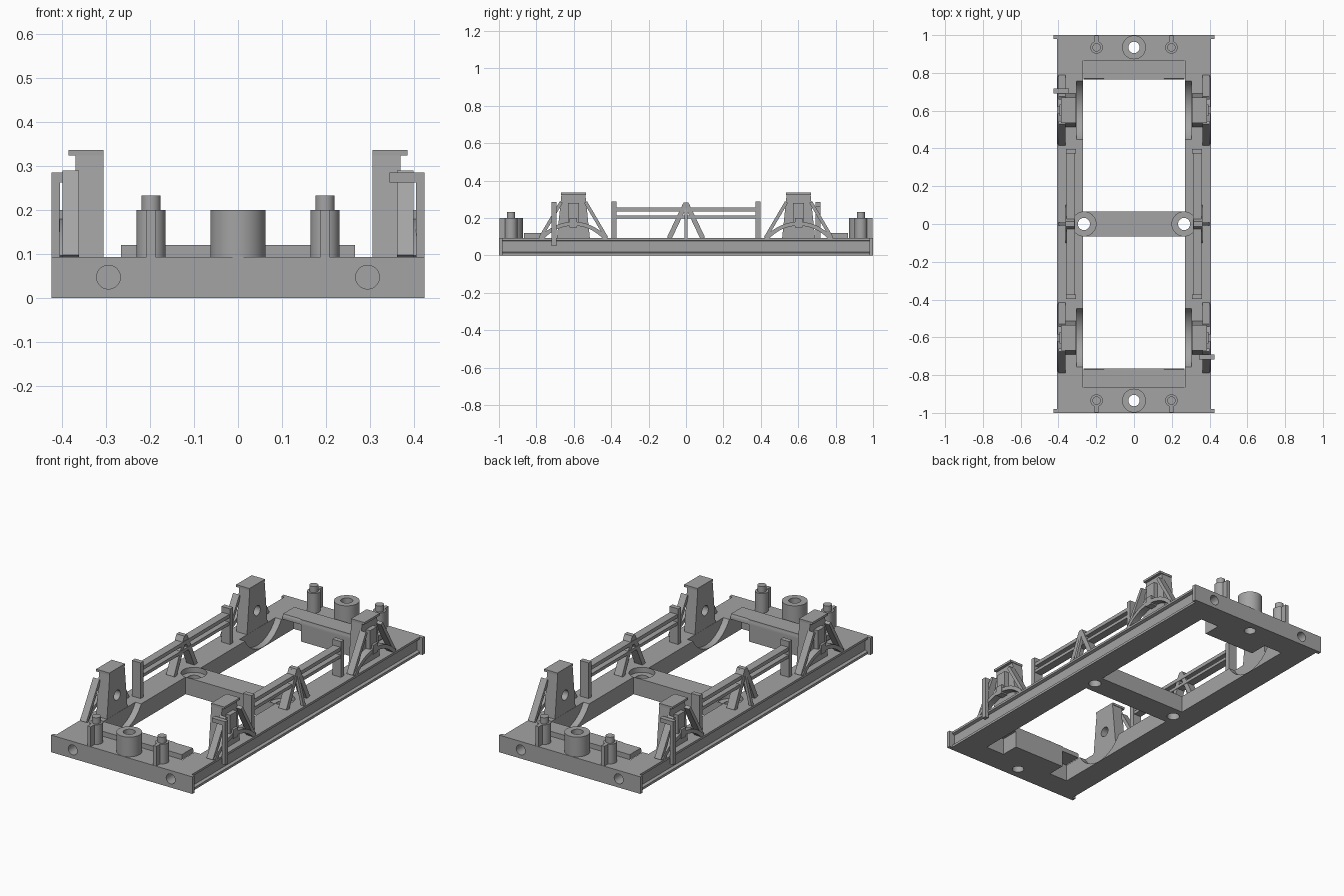
import bpy, bmesh, math

if "Cube" in bpy.data.objects:
    bpy.data.objects.remove(bpy.data.objects["Cube"], do_unlink=True)

grey = bpy.data.materials.new("mid grey")
grey.use_nodes = True
COLOUR = (0.37, 0.37, 0.37, 1)
grey.diffuse_color = COLOUR
grey.node_tree.nodes["Principled BSDF"].inputs["Base Color"].default_value = COLOUR

TOP = 0.093      # deck height
AXLE_Y = 0.602   # distance of each axle from the centre
AXLE_Z = 0.18


def prism(name, points, low, high, axis="x"):
    """Extrude an outline: (y, z) along x, (x, z) along y or (x, y) along z."""
    place = {"x": lambda a, b, t: (t, a, b),
             "y": lambda a, b, t: (a, t, b),
             "z": lambda a, b, t: (a, b, t)}[axis]
    bm = bmesh.new()
    rings = [[bm.verts.new(place(a, b, t)) for a, b in points] for t in (low, high)]
    for ring in rings:
        bm.faces.new(ring)
    n = len(points)
    for i in range(n):
        j = (i + 1) % n
        bm.faces.new((rings[0][i], rings[0][j], rings[1][j], rings[1][i]))
    bmesh.ops.recalc_face_normals(bm, faces=bm.faces)
    mesh = bpy.data.meshes.new(name)
    bm.to_mesh(mesh)
    bm.free()
    mesh.materials.append(grey)
    obj = bpy.data.objects.new(name, mesh)
    bpy.context.collection.objects.link(obj)
    return obj


def box(name, x0, x1, y0, y1, z0, z1):
    return prism(name, [(x0, y0), (x1, y0), (x1, y1), (x0, y1)], z0, z1, "z")


def rod(name, a, b, radius, low, high, axis="z", sides=40):
    turn = 2 * math.pi / sides
    ring = [(a + radius * math.cos(i * turn), b + radius * math.sin(i * turn))
            for i in range(sides)]
    return prism(name, ring, low, high, axis)


def strut(name, start, end, width, low, high, axis="x"):
    (a, b), (c, d) = start, end
    length = math.hypot(c - a, d - b)
    u, v = (b - d) / length * width / 2, (c - a) / length * width / 2
    return prism(name, [(a + u, b + v), (c + u, d + v), (c - u, d - v), (a - u, b - v)],
                 low, high, axis)


def cut(target, cutter):
    mod = target.modifiers.new("cut", "BOOLEAN")
    mod.operation = "DIFFERENCE"
    mod.solver = "EXACT"
    mod.object = cutter
    cutter.hide_render = True
    with bpy.context.temp_override(object=target, active_object=target):
        bpy.ops.object.modifier_apply(modifier=mod.name)
    bpy.data.objects.remove(cutter, do_unlink=True)


def cut_wheels(target, sy):
    for s in (1, -1):
        cut(target, rod("wheel_cutter", sy * AXLE_Y, AXLE_Z, 0.178,
                        s * 0.16, s * 0.305, "x", 64))


def span(s, near, far):
    """A range on one side of the centre line."""
    return sorted((s * near, s * far))


# Deck with channelled long sides
half = [(0.407, 0), (0.407, 0.013), (0.392, 0.018), (0.392, 0.076), (0.407, 0.081), (0.407, TOP)]
deck = prism("deck", half + [(-x, z) for x, z in reversed(half)], -0.985, 0.985, "y")
for sy in (1, -1):
    cut(deck, box("opening_cutter", -0.27, 0.27, *span(sy, 0.065, 0.765), -0.1, 0.2))
    for sx in (1, -1):
        cut(deck, box("corner_cutter", *span(sx, 0.157, 0.27), *span(sy, 0.75, 0.865), -0.1, 0.2))
    cut_wheels(deck, sy)
    cut(deck, rod("coupling_cutter", 0, sy * 0.935, 0.03, -0.1, 0.3))
for sx in (1, -1):
    cut(deck, rod("bolt_cutter", sx * 0.265, 0, 0.032, -0.1, 0.2))
    cut(deck, rod("recess_cutter", sx * 0.265, 0, 0.064, 0.065, 0.2))

for sy, end in ((-1, "front"), (1, "back")):
    # End beam with two round sockets
    beam = box(end + "_beam", -0.425, 0.425, *span(sy, 0.98, 1), 0, TOP)
    for sx in (1, -1):
        for part in (beam, deck):
            cut(part, rod("socket_cutter", sx * 0.295, 0.047, 0.027, *span(sy, 0.9, 1.1), "y"))

    # Raised bar over the end of the opening
    bar = box(end + "_raised_bar", -0.267, 0.267, *span(sy, 0.765, 0.865), TOP - 0.001, 0.12)
    cut_wheels(bar, sy)

    # Hollow coupling boss
    boss = rod(end + "_coupling_boss", 0, sy * 0.935, 0.063, TOP - 0.001, 0.2)
    cut(boss, rod("coupling_cutter", 0, sy * 0.935, 0.03, 0, 0.3))

    for sx, side in ((-1, "right"), (1, "left")):
        tag = f"{end}_{side}_"

        # Stepped post with a rib reaching the end beam
        rod(tag + "post", sx * 0.198, sy * 0.935, 0.033, TOP - 0.001, 0.2)
        rod(tag + "post_pin", sx * 0.198, sy * 0.935, 0.022, 0.19, 0.233)
        box(tag + "post_rib", sx * 0.198 - 0.01, sx * 0.198 + 0.01,
            *span(sy, 0.96, 0.998), TOP - 0.001, 0.2)

        # Axle pedestal with a bored inner face and a cap
        cy = sy * AXLE_Y
        body = prism(tag + "pedestal",
                     [(cy - 0.088, TOP), (cy + 0.088, TOP), (cy + 0.064, 0.326), (cy - 0.064, 0.326)],
                     *span(sx, 0.306, 0.37))
        cut(body, rod("axle_cutter", cy, AXLE_Z + 0.01, 0.027, *span(sx, 0.28, 0.35), "x"))
        box(tag + "pedestal_cap", *span(sx, 0.306, 0.386), cy - 0.067, cy + 0.067, 0.324, 0.336)

        # Axle box and spring hanger on the outer face
        box(tag + "axle_box", *span(sx, 0.365, 0.395), cy - 0.03, cy + 0.03, 0.17, 0.28)
        box(tag + "spring_clamp", *span(sx, 0.365, 0.408), cy - 0.02, cy + 0.02, 0.15, 0.2)

        # Arched leaf spring
        arc = [math.radians(a) for a in range(-50, 51, 5)]
        ring = [(cy + r * math.sin(a), r * math.cos(a) - 0.053)
                for r, angles in ((0.233, arc), (0.212, arc[::-1])) for a in angles]
        prism(tag + "leaf_spring", [(y, max(z, TOP - 0.002)) for y, z in ring],
              *span(sx, 0.37, 0.406))

        # Slanted braces beside the pedestal
        for s, name in ((-1, "front_brace"), (1, "back_brace")):
            strut(tag + name, (cy + s * 0.065, 0.285), (cy + s * 0.178, TOP), 0.018,
                  *span(sx, 0.362, 0.4))

        # Rail end post
        box(tag + "rail_post", *span(sx, 0.308, 0.36), *span(sy, 0.372, 0.398), TOP - 0.001, 0.287)

# Side rails and their centre trestles
for sx, side in ((-1, "right"), (1, "left")):
    box(side + "_upper_rail", *span(sx, 0.313, 0.357), -0.38, 0.38, 0.236, 0.256)
    box(side + "_lower_rail", *span(sx, 0.313, 0.357), -0.38, 0.38, 0.197, 0.214)
    width = span(sx, 0.315, 0.362)
    for s, name in ((-1, "front_leg"), (1, "back_leg")):
        strut(f"{side}_trestle_{name}", (s * 0.004, 0.272), (s * 0.09, TOP - 0.002), 0.026, *width)
    prism(side + "_trestle_head",
          [(-0.03, 0.235), (0.03, 0.235), (0.012, 0.284), (-0.012, 0.284)], *width)
    strut(side + "_trestle_prop", (sx * 0.35, 0.265), (sx * 0.393, TOP - 0.002), 0.016,
          -0.009, 0.009, "y")

# Bent pipes on two opposite corners
for s, name in ((1, "front_left"), (-1, "back_right")):
    y0, y1 = span(s, -0.718, -0.692)
    box(name + "_pipe_drop", *span(s, 0.405, 0.425), y0, y1, 0.05, 0.285)
    box(name + "_pipe_arm", *span(s, 0.345, 0.425), y0, y1, 0.262, 0.285)

# Smooth round walls, keep edges crisp
bpy.ops.object.select_all(action="DESELECT")
for obj in bpy.context.collection.objects:
    if obj.type == "MESH":
        obj.select_set(True)
        bpy.context.view_layer.objects.active = obj
bpy.ops.object.shade_smooth_by_angle(angle=math.radians(30))
